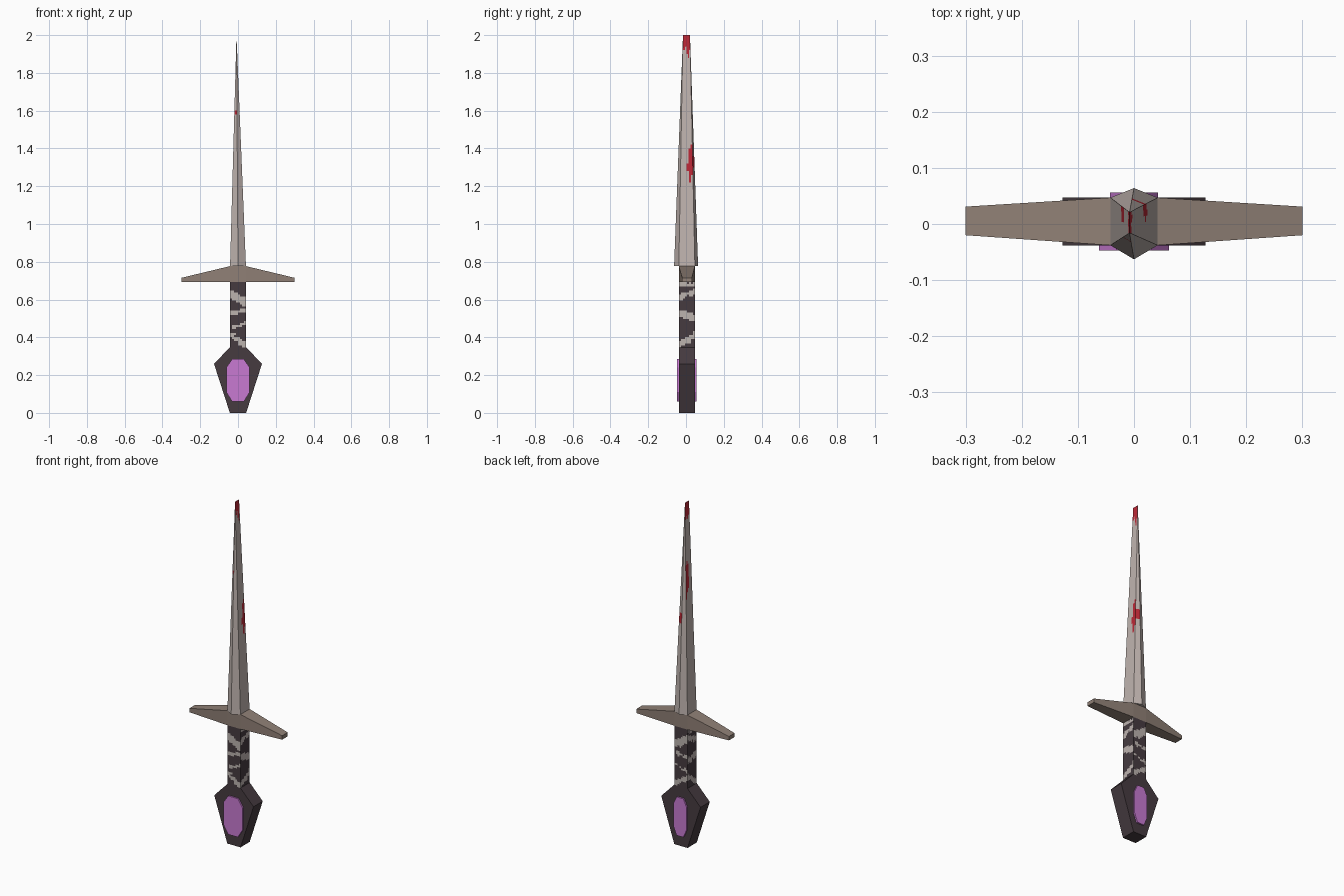
import bpy, bmesh, random
from mathutils import Vector

if "Cube" in bpy.data.objects:
    bpy.data.objects.remove(bpy.data.objects["Cube"])

random.seed(4)


def material(name, rgb):
    m = bpy.data.materials.new(name)
    lin = [((c / 255 + 0.055) / 1.055) ** 2.4 for c in rgb]
    m.diffuse_color = (*lin, 1)
    m.use_nodes = True
    m.node_tree.nodes["Principled BSDF"].inputs["Base Color"].default_value = m.diffuse_color
    return m


STEEL = material("pale steel", (192, 180, 175))
RED = material("dried red", (188, 40, 54))
BRONZE = material("dull bronze", (144, 128, 118))
DARK = material("dark leather", (70, 59, 64))
WRAP = material("pale wrap", (188, 179, 175))
GEM = material("purple gem", (200, 122, 210))


def loft(name, rings, mats, rule=None):
    """Skin closed rings into a solid; rule(centre, normal) picks the material."""
    bm = bmesh.new()
    rows = [[bm.verts.new(p) for p in ring] for ring in rings]
    n = len(rings[0])
    for a, b in zip(rows, rows[1:]):
        for i in range(n):
            j = (i + 1) % n
            bm.faces.new((a[i], a[j], b[j], b[i]))
    bm.faces.new(rows[0][::-1])
    bm.faces.new(rows[-1])
    bmesh.ops.remove_doubles(bm, verts=bm.verts, dist=1e-5)
    bmesh.ops.recalc_face_normals(bm, faces=bm.faces)
    if rule:
        for f in bm.faces:
            f.material_index = rule(f.calc_center_median(), f.normal)
    me = bpy.data.meshes.new(name)
    bm.to_mesh(me)
    bm.free()
    for m in mats:
        me.materials.append(m)
    ob = bpy.data.objects.new(name, me)
    bpy.context.collection.objects.link(ob)
    return ob


Y0, Y1, W = -0.038, 0.047, 0.042   # shared front, back and half width


def box_ring(w, z):
    return [(-w, Y0, z), (w, Y0, z), (w, Y1, z), (-w, Y1, z)]


# Pommel: flat coffin-shaped block
loft("pommel", [box_ring(w, z) for w, z in
                ((0.043, 0), (0.127, 0.26), (0.043, 0.347))], [DARK])


# Gems: thin octagonal plates on front and back
def gem(name, w, ya, yb):
    half = [(w / 2, 0.06), (w, 0.11), (w, 0.24), (w / 2, 0.285)]
    outline = half + [(-x, z) for x, z in reversed(half)]
    loft(name, [[(x, y, z) for x, z in outline] for y in (ya, yb)], [GEM])


gem("front_gem", 0.062, Y0 + 0.0005, Y0 - 0.009)
gem("back_gem", 0.043, Y1 - 0.0005, Y1 + 0.009)

# Grip: square bar divided finely so the ragged wrap can be coloured by face
COLS, ROWS = 8, 32
corners = [(-W, Y0), (W, Y0), (W, Y1), (-W, Y1)]
outline = []
for k in range(4):
    a, b = Vector(corners[k]), Vector(corners[(k + 1) % 4])
    outline += [a.lerp(b, i / COLS) for i in range(COLS)]

# slanted bands: (height, half thickness, rise across the face)
FRONT = [(0.610, 0.024, -0.05), (0.535, 0.008, 0.02),
         (0.460, 0.006, 0.03), (0.385, 0.016, -0.06)]
SIDE = [(0.680, 0.009, 0.0), (0.628, 0.015, 0.04),
        (0.515, 0.018, -0.02), (0.385, 0.017, 0.06)]


def wrap_rule(c, n):
    if abs(n.z) > 0.5:
        return 0
    if abs(n.y) > 0.5:
        bands, u = FRONT, c.x / (2 * W)
    else:
        bands, u = SIDE, (c.y - 0.005) / (2 * W)
    jag = random.uniform(-0.007, 0.007)
    return int(any(abs(c.z + jag - z - s * u) < h for z, h, s in bands))


loft("grip", [[(p.x, p.y, 0.347 + 0.345 * r / ROWS) for p in outline]
              for r in range(ROWS + 1)], [DARK, WRAP], wrap_rule)

# Crossguard: tapering arms, flat underneath
loft("crossguard", [[(x, a, 0.692), (x, b, 0.692), (x, b, t), (x, a, t)]
                    for x, a, b, t in ((-0.3, -0.02, 0.031, 0.715),
                                       (-W, Y0, Y1, 0.777),
                                       (W, Y0, Y1, 0.777),
                                       (0.3, -0.02, 0.031, 0.715))], [BRONZE])

# Blade: six-sided section narrowing to a short flat tip edge
SC = 6
TX, TA, TB = -0.008, -0.016, 0.021
base, tip = [(0, -0.063)], [(TX, TA)]
for i in range(SC + 1):
    base.append((W, Y0 + (Y1 - Y0) * i / SC))
    tip.append((TX, TA + (TB - TA) * i / SC))
base.append((0, 0.064))
tip.append((TX, TB))
for i in range(SC, -1, -1):
    base.append((-W, Y0 + (Y1 - Y0) * i / SC))
    tip.append((TX, TA + (TB - TA) * i / SC))

Z0, Z1 = 0.777, 2.0
levels = [Z0, 1.2] + [1.22 + 0.02 * i for i in range(39)]
rings = []
for z in levels:
    t = (z - Z0) / (Z1 - Z0)
    rings.append([(*Vector(a).lerp(Vector(b), t), z) for a, b in zip(base, tip)])
# close the solid on the tip edge without a flat cap
rings[-1] = [(x, y, Z1) for x, y, z in rings[-1]]


def blood_rule(c, n):
    t = (c.z - Z0) / (Z1 - Z0)
    lo, hi = Y0 + (TA - Y0) * t, Y1 + (TB - Y1) * t
    u = (c.y - lo) / (hi - lo)              # 0 front edge, 1 back edge
    jag = random.uniform(-0.03, 0.03)
    if abs(n.x) > 0.95:
        if c.z + jag > 1.91:
            return 1
        if n.x > 0:
            return int(u > 0.55 + abs(c.z - 1.30) * 2 and 1.24 < c.z + jag < 1.40)
        return int(u > 0.45 + abs(c.z - 1.57) * 2 and 1.45 < c.z + jag < 1.65)
    if n.y > 0 and n.x > 0:
        return int(1.30 < c.z < 1.36)
    return int(n.y < 0 and n.x < 0 and 1.59 < c.z < 1.61)


def tip_loft():
    ob = loft("blade", rings[:-1], [STEEL, RED], blood_rule)
    # join the last open ring to the tip edge
    bm = bmesh.new()
    bm.from_mesh(ob.data)
    cap = max(bm.faces, key=lambda f: f.calc_center_median().z)
    loop = sorted(cap.verts, key=lambda v: v.co.y)
    zc = loop[0].co.z
    edges = list(cap.edges)
    ya, yb = loop[0].co.y, loop[-1].co.y
    bm.faces.remove(cap)
    a, b = bm.verts.new((TX, TA, Z1)), bm.verts.new((TX, TB, Z1))
    ring = [v for e in edges for v in e.verts]
    front = min(ring, key=lambda v: v.co.y)
    back = max(ring, key=lambda v: v.co.y)
    for sign in (-1, 1):
        side = [v for v in set(ring) if v not in (front, back)
                and (v.co.x - front.co.x) * sign > 0]
        side.sort(key=lambda v: v.co.y)
        for f in ([front, side[0], a], side + [b, a], [side[-1], back, b]):
            bm.faces.new(f).material_index = int(len(f) > 3)
    bmesh.ops.recalc_face_normals(bm, faces=bm.faces)
    bm.to_mesh(ob.data)
    bm.free()


tip_loft()
